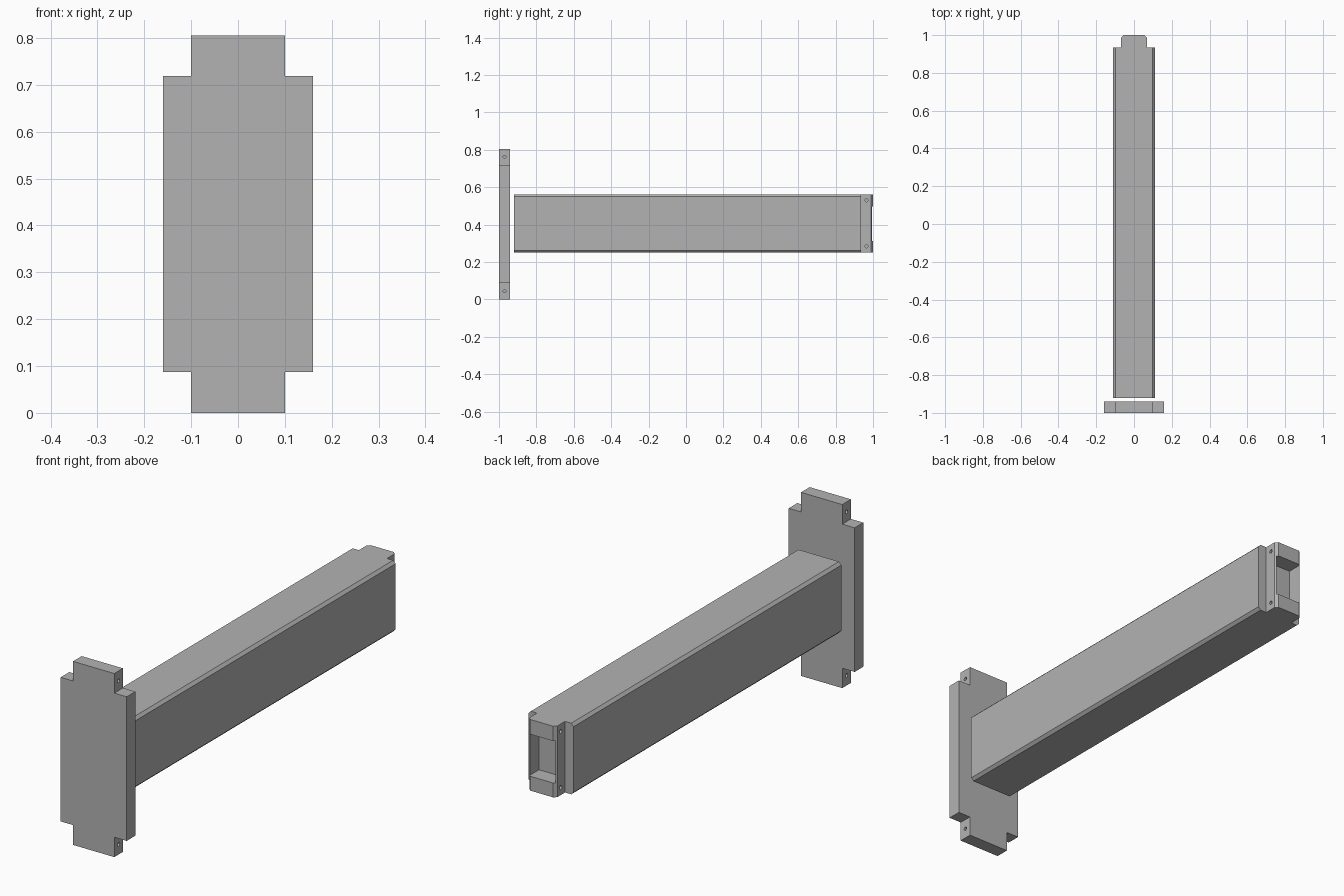
import bpy
import bmesh
from math import radians
from mathutils import Matrix, Vector

default_cube = bpy.data.objects.get("Cube")
if default_cube:
    bpy.data.objects.remove(default_cube, do_unlink=True)

# One plain grey for everything
GREY = (0.45, 0.45, 0.45, 1.0)
grey = bpy.data.materials.new("plain grey")
grey.use_nodes = True
grey.diffuse_color = GREY
grey.node_tree.nodes["Principled BSDF"].inputs["Base Color"].default_value = GREY


def add_object(name, bm):
    bmesh.ops.recalc_face_normals(bm, faces=bm.faces)
    mesh = bpy.data.meshes.new(name)
    bm.to_mesh(mesh)
    bm.free()
    mesh.materials.append(grey)
    obj = bpy.data.objects.new(name, mesh)
    bpy.context.collection.objects.link(obj)
    return obj


def extrude_profile(name, points, offset):
    bm = bmesh.new()
    face = bm.faces.new([bm.verts.new(p) for p in points])
    made = bmesh.ops.extrude_face_region(bm, geom=[face])["geom"]
    moved = [v for v in made if isinstance(v, bmesh.types.BMVert)]
    bmesh.ops.translate(bm, verts=moved, vec=Vector(offset))
    return add_object(name, bm)


def add_box(name, low, high):
    low, high = Vector(low), Vector(high)
    bm = bmesh.new()
    bmesh.ops.create_cube(bm, size=1)
    bmesh.ops.scale(bm, vec=high - low, verts=bm.verts)
    bmesh.ops.translate(bm, vec=(low + high) / 2, verts=bm.verts)
    return add_object(name, bm)


def combine(target, other, operation):
    mod = target.modifiers.new("Boolean", 'BOOLEAN')
    mod.operation = operation
    mod.solver = 'EXACT'
    mod.object = other
    bpy.context.view_layer.update()
    bpy.context.view_layer.objects.active = target
    bpy.ops.object.modifier_apply(modifier=mod.name)
    bpy.data.objects.remove(other, do_unlink=True)


def drill_pins(target, half_width, y, heights, depth=0.03):
    """Shallow pin holes in both side faces."""
    for side in (-1, 1):
        for z in heights:
            bm = bmesh.new()
            place = Matrix.Translation((side * half_width, y, z)) @ Matrix.Rotation(radians(90), 4, 'Y')
            bmesh.ops.create_cone(bm, cap_ends=True, segments=16, radius1=0.008,
                                  radius2=0.008, depth=2 * depth, matrix=place)
            combine(target, add_object("pin_cutter", bm), 'DIFFERENCE')


# End plate with stepped corners
w, tab, top, low, high = 0.16, 0.10, 0.805, 0.087, 0.719
half = [(tab, 0), (tab, low), (w, low), (w, high), (tab, high), (tab, top)]
outline = half + [(-x, z) for x, z in reversed(half)]
end_plate = extrude_profile("end_plate", [(x, -1, z) for x, z in outline], (0, 0.06, 0))
drill_pins(end_plate, tab, -0.97, (0.044, 0.762))

# Long beam with chamfered edges
w, bottom, top, c = 0.11, 0.25, 0.562, 0.012
half = [(w - c, bottom), (w, bottom + c), (w, top - c), (w - c, top)]
outline = half + [(-x, z) for x, z in reversed(half)]
beam = extrude_profile("beam", [(x, -0.92, z) for x, z in outline], (0, 1.855, 0))

# Tenon at the back end, narrowed at its tip
half = [(0.068, 0.90), (0.068, 0.988), (0.056, 1.0)]
outline = half + [(-x, y) for x, y in reversed(half)]
tenon = extrude_profile("tenon", [(x, y, bottom) for x, y in outline], (0, 0, top - bottom))
combine(beam, tenon, 'UNION')

# Recess in the tenon end
recess = add_box("recess_cutter", (-0.062, 0.93, 0.313), (0.062, 1.05, 0.497))
combine(beam, recess, 'DIFFERENCE')
drill_pins(beam, 0.068, 0.965, (0.283, 0.529))
